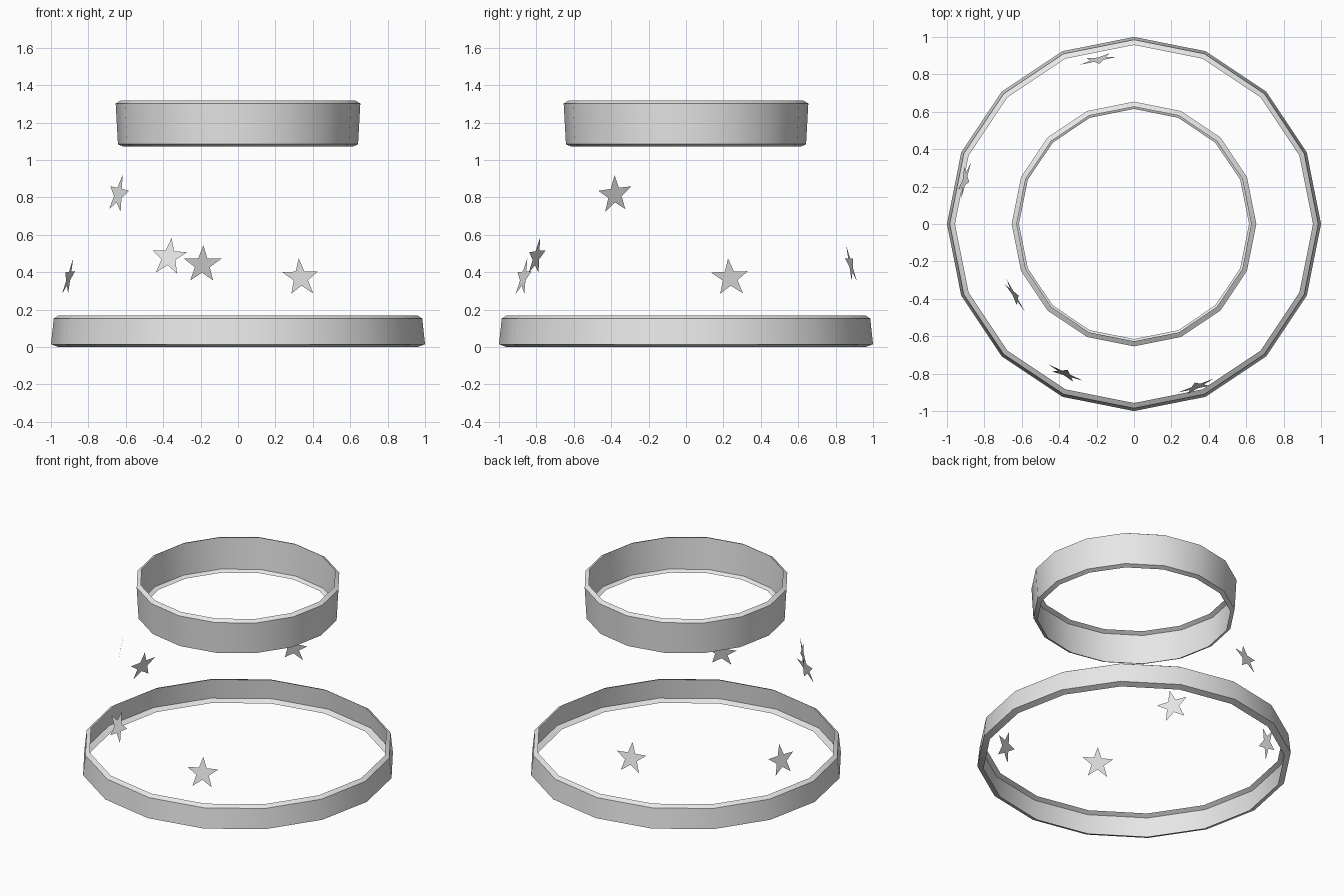
import bpy, bmesh, math
from mathutils import Matrix, Vector

cube = bpy.data.objects.get("Cube")
if cube:
    bpy.data.objects.remove(cube, do_unlink=True)

grey = bpy.data.materials.new("light_grey")
grey.use_nodes = True
grey.diffuse_color = (0.8, 0.8, 0.8, 1)
grey.node_tree.nodes["Principled BSDF"].inputs["Base Color"].default_value = (0.8, 0.8, 0.8, 1)


def add_object(name, bm):
    mesh = bpy.data.meshes.new(name)
    bm.to_mesh(mesh)
    bm.free()
    mesh.materials.append(grey)
    obj = bpy.data.objects.new(name, mesh)
    bpy.context.collection.objects.link(obj)
    return obj


def ring(name, profile, sides=16):
    """Thin band with inward lips, spun from a (radius, height) profile."""
    bm = bmesh.new()
    verts = [bm.verts.new((r, 0, z)) for r, z in profile]
    edges = [bm.edges.new(pair) for pair in zip(verts, verts[1:])]
    bmesh.ops.spin(bm, geom=verts + edges, cent=(0, 0, 0), axis=(0, 0, 1),
                   angle=math.tau, steps=sides, use_merge=True)
    bmesh.ops.remove_doubles(bm, verts=bm.verts, dist=0.0005)
    bmesh.ops.recalc_face_normals(bm, faces=bm.faces)
    # Make the wall face outward
    wall = max(bm.faces, key=lambda f: f.calc_area())
    if wall.normal.dot(wall.calc_center_median() * Vector((1, 1, 0))) < 0:
        bmesh.ops.reverse_faces(bm, faces=bm.faces)
    obj = add_object(name, bm)
    bpy.ops.object.select_all(action='DESELECT')
    obj.select_set(True)
    bpy.context.view_layer.objects.active = obj
    bpy.ops.object.shade_smooth_by_angle(angle=math.radians(30))


def star(name, centre, tilt, roll, radius=0.107, ratio=0.4):
    """Flat five-pointed star facing outward and leaning in at the top."""
    bm = bmesh.new()
    verts = []
    for i in range(10):
        a = math.pi / 2 + i * math.pi / 5
        r = radius if i % 2 == 0 else radius * ratio
        verts.append(bm.verts.new((r * math.cos(a), r * math.sin(a), 0)))
    bm.faces.new(verts)
    out = Vector((centre[0], centre[1], 0)).normalized()
    side = Vector((-out.y, out.x, 0))
    up = Vector((0, 0, 1)) * math.cos(tilt) - out * math.sin(tilt)
    basis = Matrix((side, up, side.cross(up))).transposed().to_4x4()
    bm.transform(Matrix.Translation(centre) @ basis @ Matrix.Rotation(-roll, 4, 'Z'))
    add_object(name, bm)


# Bands
ring("lower_band", [(0.96, 0), (1.0, 0.015), (0.985, 0.153), (0.957, 0.17)])
ring("upper_band", [(0.615, 1.072), (0.642, 1.085), (0.654, 1.302), (0.627, 1.318)])

# Floating stars: centre, lean and roll in degrees
stars = {
    "star_upper_right": ((-0.64, -0.38, 0.815), 10, 7),
    "star_front_right": ((-0.37, -0.80, 0.48), 13, 3),
    "star_back": ((-0.19, 0.88, 0.44), 13, 0),
    "star_front_left": ((0.335, -0.87, 0.37), 13, -1),
    "star_right": ((-0.905, 0.235, 0.37), 14, 2),
}
for name, (centre, tilt, roll) in stars.items():
    star(name, Vector(centre), math.radians(tilt), math.radians(roll))
